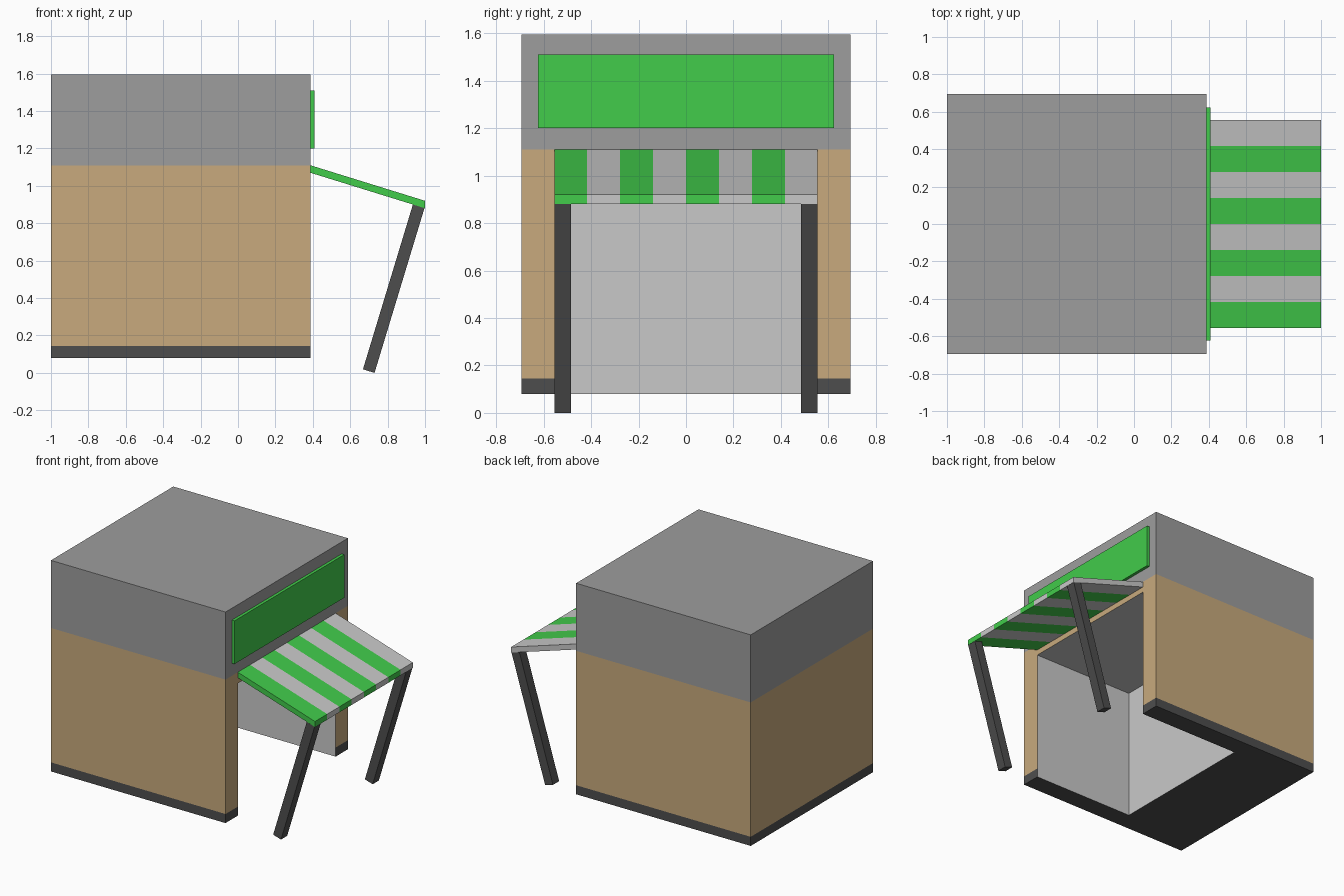
import bpy
import bmesh
from mathutils import Vector

if "Cube" in bpy.data.objects:
    bpy.data.objects.remove(bpy.data.objects["Cube"], do_unlink=True)


def material(name, rgb):
    m = bpy.data.materials.new(name)
    m.use_nodes = True
    m.diffuse_color = (*rgb, 1)
    m.node_tree.nodes["Principled BSDF"].inputs["Base Color"].default_value = (*rgb, 1)
    return m


TAN = material("tan wall", (0.578, 0.402, 0.205))
GRAY = material("roof gray", (0.337, 0.337, 0.337))
DARK = material("dark trim", (0.076, 0.076, 0.076))
GREEN = material("bright green", (0.054, 0.604, 0.070))
LIGHT = material("light gray", (0.584, 0.584, 0.584))


def finish(bm, name, *mats):
    mesh = bpy.data.meshes.new(name)
    bm.to_mesh(mesh)
    bm.free()
    for m in mats:
        mesh.materials.append(m)
    obj = bpy.data.objects.new(name, mesh)
    bpy.context.collection.objects.link(obj)
    return obj


def box(lo, hi):
    bm = bmesh.new()
    bmesh.ops.create_cube(bm, size=1)
    lo, hi = Vector(lo), Vector(hi)
    for v in bm.verts:
        v.co = (lo + hi) / 2 + v.co * (hi - lo)
    return bm


def side_prism(profile, y0, y1):
    """Extrude an x-z profile along y."""
    bm = bmesh.new()
    face = bm.faces.new([bm.verts.new((x, y0, z)) for x, z in profile])
    out = bmesh.ops.extrude_face_region(bm, geom=[face])["geom"]
    for v in out:
        if isinstance(v, bmesh.types.BMVert):
            v.co.y = y1
    bmesh.ops.recalc_face_normals(bm, faces=bm.faces)
    return bm


def cut(bm, point, normal):
    geom = bm.verts[:] + bm.edges[:] + bm.faces[:]
    bmesh.ops.bisect_plane(bm, geom=geom, plane_co=point, plane_no=normal)


FRONT_X, HALF = 0.387, 0.694
BASE, BAND, DOOR_TOP, ROOF, TOP = 0.08, 0.145, 1.03, 1.11, 1.595
DOOR_Y, DOOR_BACK = 0.555, -0.42

# Building shell: banded by height, with a doorway open at front and floor
bm = box((-1, -HALF, BASE), (FRONT_X, HALF, TOP))
for z in (BAND, DOOR_TOP, ROOF):
    cut(bm, (0, 0, z), (0, 0, 1))
for y in (-DOOR_Y, DOOR_Y):
    cut(bm, (0, y, 0), (0, 1, 0))
cut(bm, (DOOR_BACK, 0, 0), (1, 0, 0))
hole = []
for f in bm.faces:
    c = f.calc_center_median()
    f.material_index = 0 if c.z < BAND else 1 if c.z < ROOF else 2
    if abs(c.y) < DOOR_Y and c.z < DOOR_TOP and c.x > DOOR_BACK:
        hole.append(f)
bmesh.ops.delete(bm, geom=hole, context='FACES')
finish(bm, "building_shell", DARK, TAN, GRAY)

# Doorway lining: inward-facing walls and ceiling
bm = box((DOOR_BACK, -DOOR_Y, BASE), (FRONT_X, DOOR_Y, DOOR_TOP))
bm.normal_update()
bmesh.ops.delete(bm, geom=[f for f in bm.faces if f.normal.x > 0.5 or f.normal.z < -0.5],
                 context='FACES')
bmesh.ops.reverse_faces(bm, faces=bm.faces[:])
finish(bm, "doorway_lining", LIGHT)

# Blank sign panel above the awning
finish(box((FRONT_X, -0.623, 1.2), (0.408, 0.623, 1.51)), "sign_panel", GREEN)

# Striped sloping awning
STRIPES = 8
width = 2 * DOOR_Y / STRIPES
slope = [(FRONT_X, 1.11), (1, 0.92), (1, 0.88), (FRONT_X, 1.07)]
bm = side_prism(slope, -DOOR_Y, DOOR_Y)
for i in range(1, STRIPES):
    cut(bm, (0, -DOOR_Y + i * width, 0), (0, 1, 0))
for f in bm.faces:
    i = int((f.calc_center_median().y + DOOR_Y) / width)
    f.material_index = min(i, STRIPES - 1) % 2
finish(bm, "awning", GREEN, LIGHT)

# Slanted awning posts
post = [(0.935, 0.9), (0.997, 0.881), (0.73, 0), (0.668, 0.019)]
for name, side in (("right_post", -1), ("left_post", 1)):
    finish(side_prism(post, side * 0.485, side * DOOR_Y), name, DARK)
